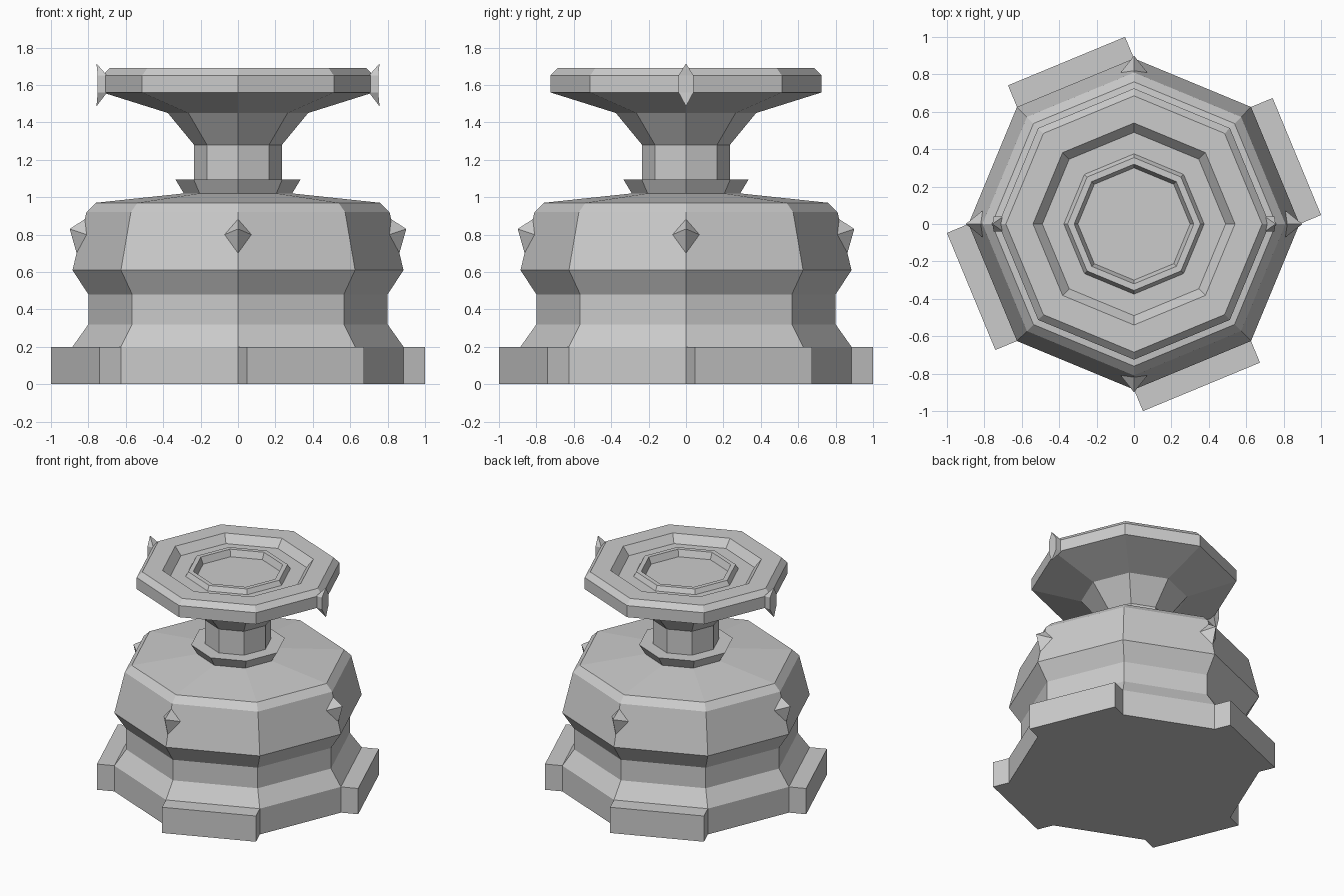
import bpy, math
from mathutils import Matrix, Vector

if "Cube" in bpy.data.objects:
    bpy.data.objects.remove(bpy.data.objects["Cube"])

SIDES = 8


def make(name, verts, faces):
    mesh = bpy.data.meshes.new(name)
    mesh.from_pydata(verts, [], faces)
    mesh.update()
    ob = bpy.data.objects.new(name, mesh)
    bpy.context.collection.objects.link(ob)
    return ob


def lathe(name, profile):
    """Eight-sided closed solid from (radius, z) pairs, listed bottom to top."""
    verts = [(r * math.cos(k * math.tau / SIDES), r * math.sin(k * math.tau / SIDES), z)
             for r, z in profile for k in range(SIDES)]
    faces = [tuple(reversed(range(SIDES)))]
    for i in range(len(profile) - 1):
        a, b = i * SIDES, (i + 1) * SIDES
        for k in range(SIDES):
            n = (k + 1) % SIDES
            faces.append((a + k, a + n, b + n, b + k))
    faces.append(tuple(range(len(verts) - SIDES, len(verts))))
    return make(name, verts, faces)


def turned(verts, angle):
    m = Matrix.Rotation(angle, 3, 'Z')
    return [m @ Vector(v) for v in verts]


# Main body
lathe("body", [(0.885, 0), (0.885, 0.2), (0.80, 0.32), (0.80, 0.48), (0.885, 0.61),
               (0.81, 0.92), (0.76, 0.97), (0.29, 1.02)])

# Collar, neck and dished plate on top
lathe("neck_and_plate", [(0.29, 1.02), (0.335, 1.095), (0.235, 1.095), (0.235, 1.28),
                         (0.375, 1.45), (0.725, 1.56), (0.725, 1.65), (0.685, 1.69),
                         (0.54, 1.69), (0.49, 1.63), (0.375, 1.63), (0.355, 1.665),
                         (0.32, 1.665), (0.30, 1.615)])

# Foot blocks on every other side of the base
inner = 0.885 * math.cos(math.pi / 8)
half = 0.885 * math.sin(math.pi / 8)
block = [(x, y, z) for z in (0, 0.2)
         for x, y in ((inner, -half), (inner + 0.125, -half), (inner + 0.125, half), (inner, half))]
block_faces = [(3, 2, 1, 0), (4, 5, 6, 7), (0, 1, 5, 4), (1, 2, 6, 5), (2, 3, 7, 6), (3, 0, 4, 7)]
for i in range(4):
    make(f"foot_block_{i + 1}", turned(block, math.pi / 8 + i * math.pi / 2), block_faces)

# Studs on four corners of the body
stud = [(0.90, 0, 0.83), (0.815, 0, 0.885), (0.78, -0.095, 0.79), (0.86, 0, 0.69), (0.78, 0.095, 0.79)]
stud_faces = [(0, 1, 2), (0, 2, 3), (0, 3, 4), (0, 4, 1), (4, 3, 2, 1)]
for i in range(4):
    make(f"stud_{i + 1}", turned(stud, i * math.pi / 2), stud_faces)

# Pointed clasps on the left and right of the plate
clasp = [(x, y, z) for z in (1.56, 1.65)
         for x, y in ((0.70, -0.04), (0.75, -0.04), (0.75, 0.04), (0.70, 0.04))]
clasp += [(0.757, 0, 1.485), (0.757, 0, 1.715)]
clasp_faces = [(0, 1, 5, 4), (1, 2, 6, 5), (2, 3, 7, 6), (3, 0, 4, 7)]
for k in range(4):
    n = (k + 1) % 4
    clasp_faces += [(n, k, 8), (4 + k, 4 + n, 9)]
for i, side in enumerate(("right", "left")):
    make(f"clasp_{side}", turned(clasp, i * math.pi), clasp_faces)
